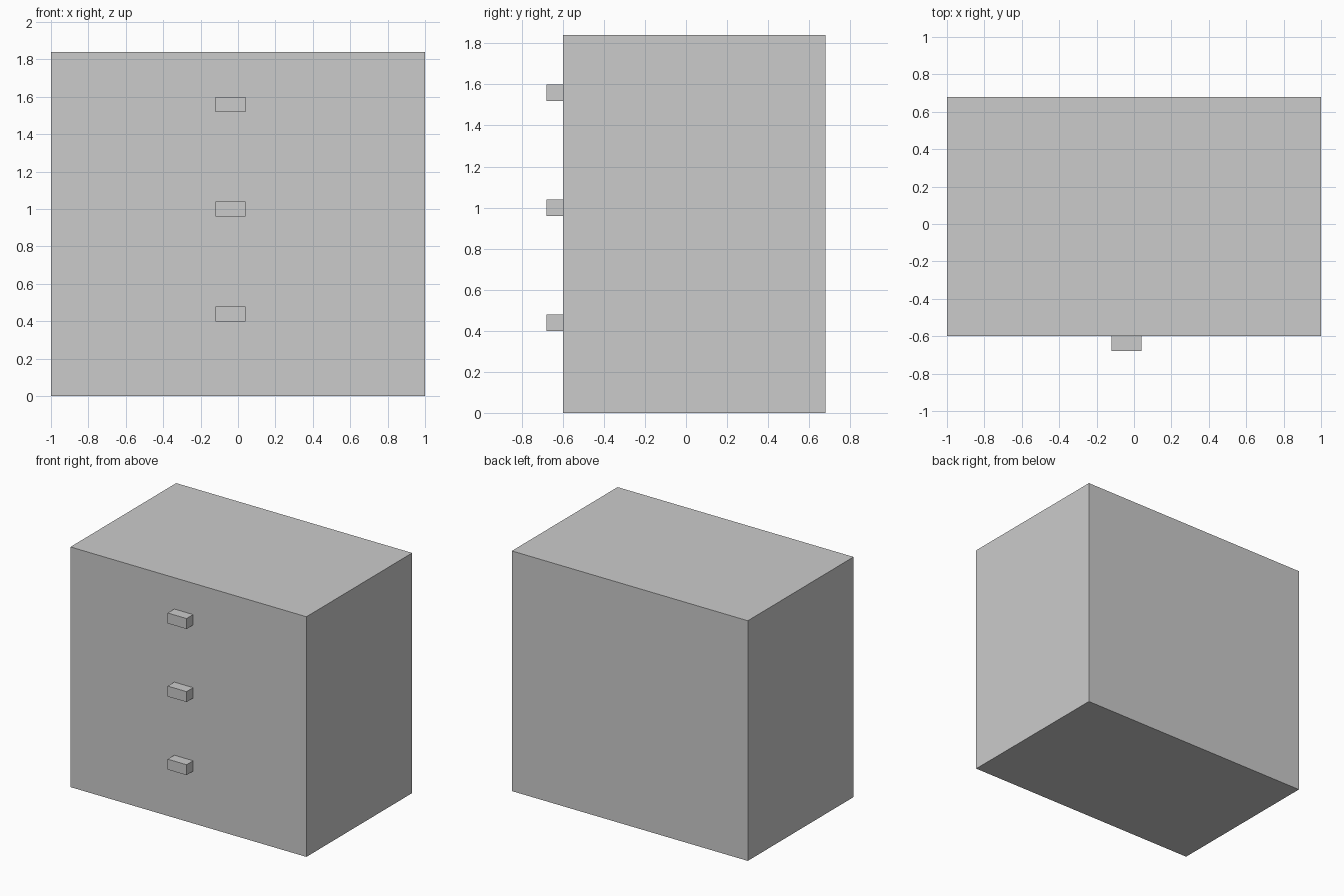
import bpy
import bmesh
from mathutils import Matrix, Vector

if "Cube" in bpy.data.objects:
    bpy.data.objects.remove(bpy.data.objects["Cube"])


def box(name, low, high):
    """Axis-aligned box between two corners."""
    low, high = Vector(low), Vector(high)
    bm = bmesh.new()
    place = Matrix.Translation((low + high) / 2) @ Matrix.Diagonal((*(high - low), 1))
    bmesh.ops.create_cube(bm, size=1, matrix=place)
    mesh = bpy.data.meshes.new(name)
    bm.to_mesh(mesh)
    bm.free()
    obj = bpy.data.objects.new(name, mesh)
    bpy.context.collection.objects.link(obj)
    return obj


# Cabinet body
box("cabinet_body", (-1, -0.6, 0), (1, 0.68, 1.84))

# Drawer handles, evenly stacked on the front
for i, name in enumerate(("lower", "middle", "upper")):
    z = 0.40 + 0.56 * i
    box(f"{name}_drawer_handle", (-0.12, -0.68, z), (0.04, -0.6, z + 0.08))
